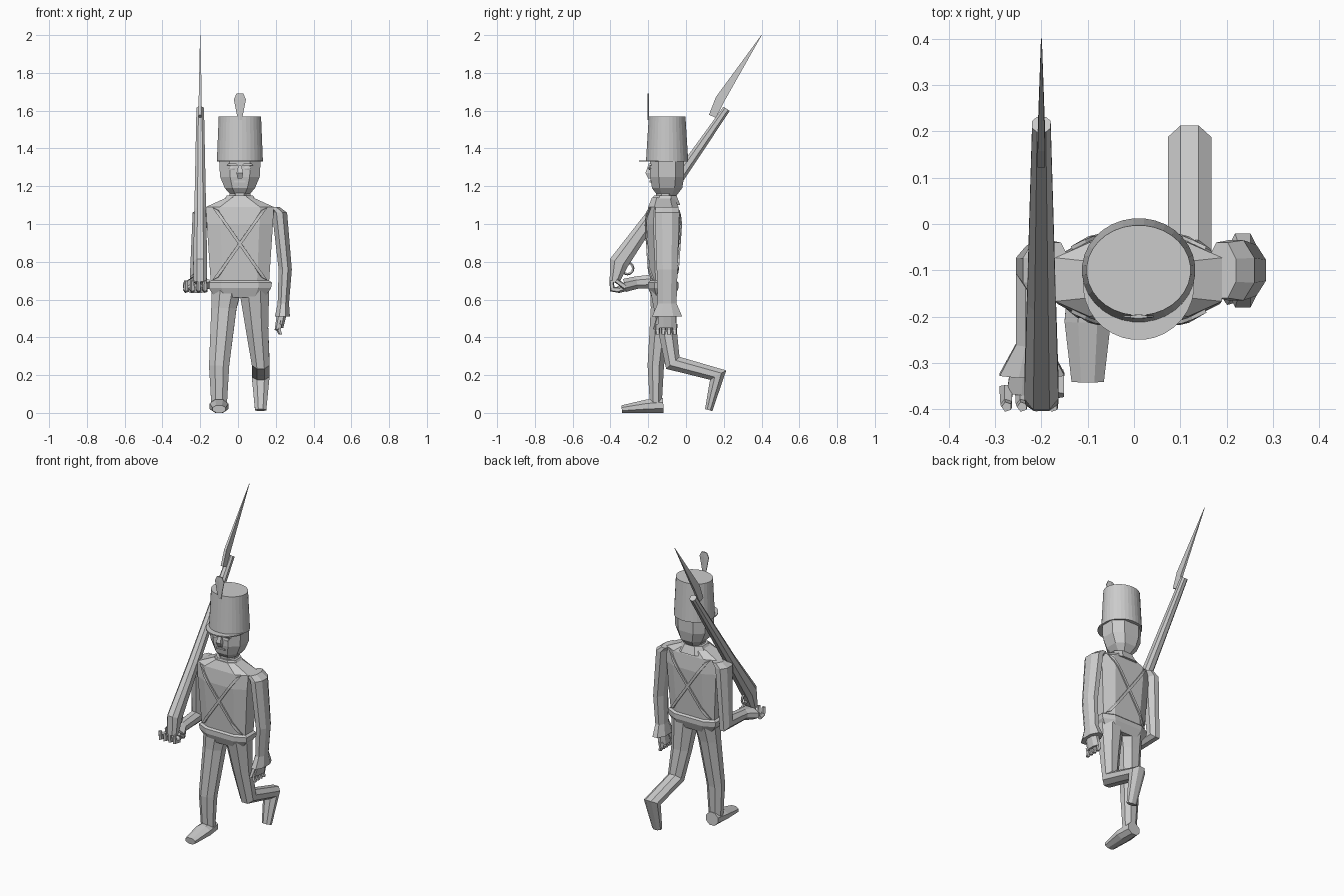
import bpy, bmesh, math
from mathutils import Vector
from mathutils.bvhtree import BVHTree

cube = bpy.data.objects.get("Cube")
if cube:
    bpy.data.objects.remove(cube, do_unlink=True)

COLOUR = (.6, .6, .6, 1)
grey = bpy.data.materials.new("plain grey")
grey.use_nodes = True
grey.diffuse_color = COLOUR
grey.node_tree.nodes["Principled BSDF"].inputs["Base Color"].default_value = COLOUR

MIDDLE = .01
SIDES = {"right": -1, "left": 1}


def finish(name, bm):
    bmesh.ops.recalc_face_normals(bm, faces=bm.faces)
    mesh = bpy.data.meshes.new(name)
    bm.to_mesh(mesh)
    bm.free()
    mesh.materials.append(grey)
    obj = bpy.data.objects.new(name, mesh)
    bpy.context.collection.objects.link(obj)
    return obj


def spread(values, fraction):
    """Read a list of sizes at a fraction of its length."""
    place = fraction * (len(values) - 1)
    low = min(int(place), len(values) - 2)
    return values[low] + (values[low + 1] - values[low]) * (place - low)


def loft(name, path, wide, deep, sides=8, square=1):
    """Skin rings along a path, mitred at each bend seen from the side."""
    bm = bmesh.new()
    path = [Vector(point) for point in path]
    steps = [Vector((0, b.z - a.z, a.y - b.y)).normalized() for a, b in zip(path, path[1:])]
    rings = []
    for k, centre in enumerate(path):
        before, after = steps[max(k - 1, 0)], steps[min(k, len(steps) - 1)]
        axis = (before + after).normalized()
        fraction = k / len(steps)
        across = Vector((spread(wide, fraction), 0, 0))
        depth = axis * spread(deep, fraction) / axis.dot(after)
        ring = []
        for i in range(sides):
            angle = 2 * math.pi * (i + .5) / sides
            u, v = [math.copysign(abs(f / math.cos(math.pi / sides)) ** square, f)
                    for f in (math.cos(angle), math.sin(angle))]
            ring.append(bm.verts.new(centre + across * u + depth * v))
        rings.append(ring)
    for low, high in zip(rings, rings[1:]):
        for i in range(sides):
            j = (i + 1) % sides
            bm.faces.new((low[i], low[j], high[j], high[i]))
    bm.faces.new(rings[0])
    bm.faces.new(rings[-1])
    return finish(name, bm)


def column(*heights, x=MIDDLE, y=-.12):
    """Upright path through the given heights."""
    return [(x, y, z) for z in heights]


# Jacket with hem and sloping shoulders, collar and neck
jacket = loft("jacket", column(.61, .66, .69, .7, 1, 1.09, 1.14),
              wide=(.13, .165, .17, .155, .175, .18, .07),
              deep=(.06, .08, .08, .07, .09, .08, .06), square=.6)
loft("collar", column(1.1, 1.15, y=-.11), wide=(.1, .07), deep=(.08, .06), square=.8)
loft("neck", column(1.1, 1.2, y=-.11), wide=(.055, .055), deep=(.05, .05))

# Crossed belts laid over the front and back of the jacket
bm = bmesh.new()
bm.from_mesh(jacket.data)
tree = BVHTree.FromBMesh(bm)
bm.free()


def on_jacket(x, z, side):
    hit = tree.ray_cast(Vector((x, side, z)), Vector((0, -side, 0)))[0]
    return hit + Vector((0, side * .005, 0))


for place, side in (("front", -1), ("back", 1)):
    for hand, lean in SIDES.items():
        bm = bmesh.new()
        pairs = []
        for i in range(15):
            drop = i / 14
            x = MIDDLE + lean * spread((.13, -.13), drop)
            z = spread((1.08, .71), drop)
            pairs.append([bm.verts.new(on_jacket(x + lean * edge, z + edge / 2, side))
                          for edge in (-.015, .015)])
        for a, b in zip(pairs, pairs[1:]):
            bm.faces.new((a[0], a[1], b[1], b[0]))
        belt = finish(f"{place}_belt_from_{hand}", bm)
        mod = belt.modifiers.new("thickness", "SOLIDIFY")
        mod.thickness = .008
        mod.offset = 0

# Head and face
loft("head", column(1.15, 1.19, 1.25, 1.34, y=-.1), wide=(.045, .08, .105, .11),
     deep=(.05, .08, .09, .09), square=.8)
loft("nose", column(1.24, 1.27, 1.31, y=-.19), wide=(.012, .018, .008), deep=(.01, .025, .01), sides=4)
loft("mouth", column(1.22, 1.23, y=-.185), wide=(.03, .03), deep=(.007, .007), sides=4)
for hand, s in SIDES.items():
    x = MIDDLE + s * .04
    loft(f"{hand}_eye", column(1.285, 1.295, 1.305, x=x, y=-.19), wide=(.01, .02, .01),
         deep=(.005, .007, .005), sides=6)
    loft(f"{hand}_eyebrow", column(1.31, 1.32, x=x, y=-.19), wide=(.03, .02), deep=(.008, .008), sides=4)

# Tall hat, peak and plume
loft("hat", column(1.33, 1.57, y=-.1), wide=(.122, .112), deep=(.112, .097), sides=32)
loft("hat_peak", column(1.33, 1.337, y=-.13), wide=(.12, .12), deep=(.12, .12), sides=32)
loft("plume", column(1.55, 1.58, 1.66, 1.69, y=-.2), wide=(.01, .016, .032, .018),
     deep=(.004, .004), sides=6)

# Standing right leg and its shoe
loft("right_leg", [(-.06, -.12, .66), (-.075, -.13, .55), (-.1, -.16, .25), (-.1, -.16, .02)],
     wide=(.08, .04), deep=(.07, .03))
loft("right_shoe", [(-.1, -.12, .04), (-.1, -.21, .035), (-.1, -.34, .02)],
     wide=(.042, .05, .035), deep=(.04, .035, .02))

# Left leg bent back at the knee, its shoe pointing down
loft("left_leg_with_shoe", [(.085, -.12, .66), (.1, -.1, .45), (.12, -.07, .265), (.12, .17, .2), (.12, .12, .015)],
     wide=(.08, .06, .047, .047, .03), deep=(.07, .05, .04, .035, .02))

# Hanging left arm and raised right arm, both with flared cuffs
loft("left_arm", [(.19, -.1, 1.09), (.22, -.1, 1.06), (.25, -.1, .76), (.24, -.1, .58), (.235, -.1, .51)],
     wide=(.03, .04, .035, .03, .04), deep=(.06, .065, .055, .05, .08))
loft("right_arm", [(-.17, -.1, 1.09), (-.2, -.1, 1.06), (-.22, -.09, .7), (-.22, -.26, .69), (-.22, -.325, .675)],
     wide=(.03, .04, .035, .035, .07), deep=(.06, .065, .04, .033, .035))

# Hands with four fingers and a thumb
FINGER = {"wide": (.013, .009), "deep": (.013, .009), "sides": 5}
loft("left_hand", [(.235, -.1, .53), (.22, -.1, .45)], wide=(.025, .02), deep=(.045, .05))
loft("right_hand", [(-.22, -.3, .67), (-.22, -.365, .65)], wide=(.045, .055), deep=(.022, .017))
for i in range(4):
    y = spread((-.15, -.06), i / 3)
    loft(f"left_finger_{i + 1}", [(.22, y, .47), (.215, y, .44), (.225, y, .415)], **FINGER)
    x = spread((-.275, -.175), i / 3)
    loft(f"right_finger_{i + 1}", [(x, -.35, .65), (x, -.39, .655), (x, -.395, .7)], **FINGER)
loft("left_thumb", [(.22, -.14, .51), (.205, -.165, .44)], **FINGER)
loft("right_thumb", [(-.165, -.32, .665), (-.16, -.37, .7)], **FINGER)

# Gun, trigger guard and bayonet
GUN = -.2
loft("gun", [(GUN, -.38, .69), (GUN, -.355, .795), (GUN, -.16, 1.07), (GUN, .215, 1.61)],
     wide=(.034, .037, .031, .02), deep=(.025, .05, .034, .02), square=.85)
loft("bayonet", [(GUN, .14, 1.57), (GUN, .18, 1.66), (GUN, .4, 2)], wide=(.008, .008, .001),
     deep=(.02, .025, .001), sides=4)
bpy.ops.mesh.primitive_torus_add(location=(GUN, -.31, .765), rotation=(0, math.pi / 2, 0),
                                 major_radius=.03, minor_radius=.007, major_segments=12, minor_segments=5)
guard = bpy.context.object
guard.name = "trigger_guard"
guard.data.materials.append(grey)
